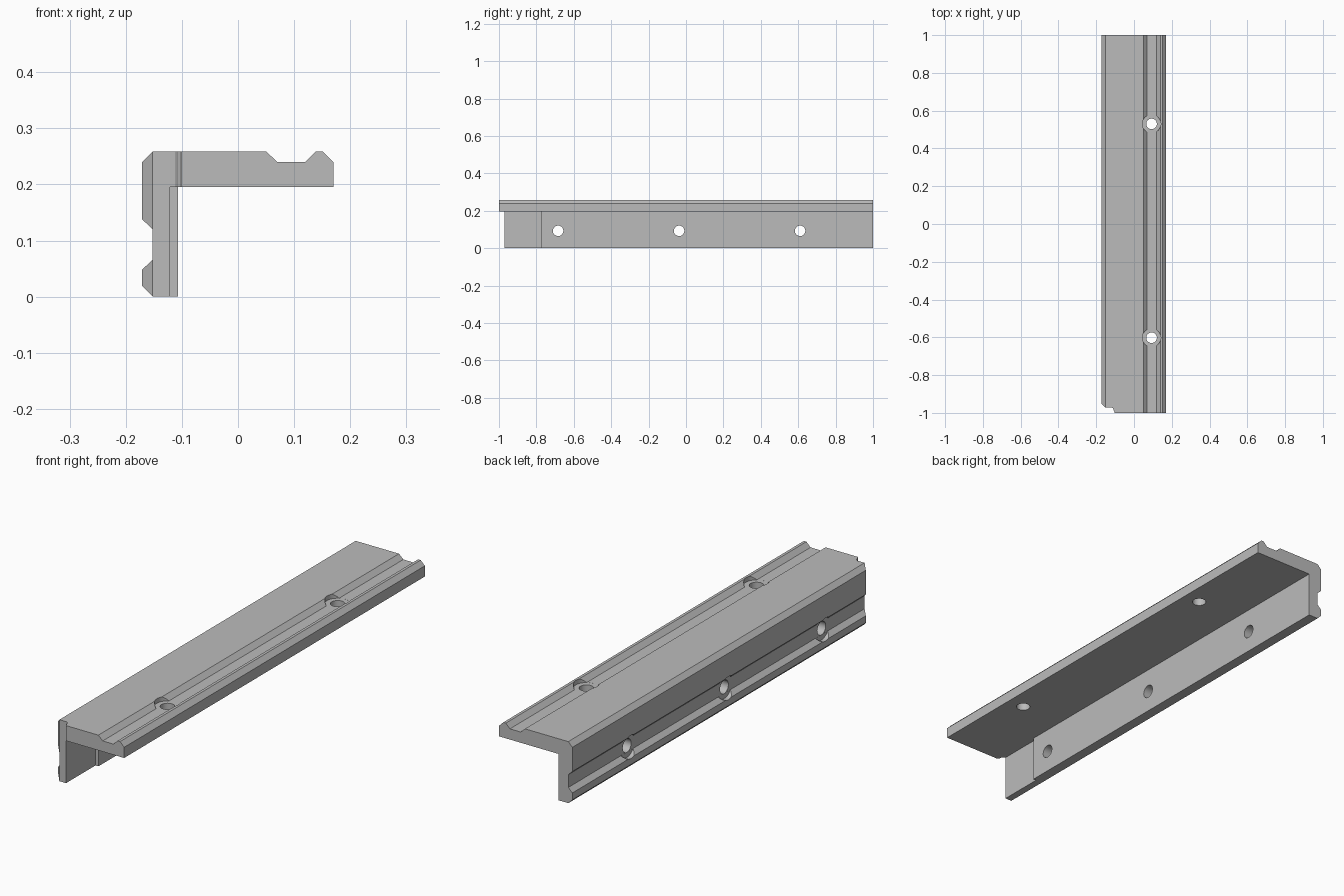
import bpy, bmesh, math
from mathutils import Matrix, Vector

cube = bpy.data.objects.get("Cube")
if cube:
    bpy.data.objects.remove(cube)

grey = bpy.data.materials.new("plain_grey")
grey.use_nodes = True
grey.diffuse_color = (0.5, 0.5, 0.5, 1)
grey.node_tree.nodes["Principled BSDF"].inputs["Base Color"].default_value = (0.5, 0.5, 0.5, 1)


def prism(name, points, step):
    """Extrude a closed loop of 3D points along a vector."""
    bm = bmesh.new()
    face = bm.faces.new([bm.verts.new(p) for p in points])
    new = bmesh.ops.extrude_face_region(bm, geom=[face])["geom"]
    verts = [g for g in new if isinstance(g, bmesh.types.BMVert)]
    bmesh.ops.translate(bm, verts=verts, vec=Vector(step))
    bmesh.ops.recalc_face_normals(bm, faces=bm.faces)
    mesh = bpy.data.meshes.new(name)
    bm.to_mesh(mesh)
    bm.free()
    mesh.materials.append(grey)
    obj = bpy.data.objects.new(name, mesh)
    bpy.context.collection.objects.link(obj)
    return obj


def cylinder(name, centre, radius, depth, axis):
    """Round cutter that starts at centre and runs along axis."""
    turn = Vector((0, 0, 1)).rotation_difference(Vector(axis)).to_matrix().to_4x4()
    place = Matrix.Translation(centre) @ turn
    ring = [place @ Vector((radius * math.cos(a), radius * math.sin(a), 0))
            for a in (math.tau * i / 40 for i in range(40))]
    return prism(name, ring, Vector(axis) * depth)


# Angle bar, drawn as its end profile (x, z)
profile = [(-0.152, 0), (-0.107, 0), (-0.107, 0.195), (0.17, 0.195), (0.17, 0.24),
           (0.151, 0.259), (0.139, 0.259), (0.12, 0.24), (0.07, 0.24), (0.05, 0.259),
           (-0.152, 0.259), (-0.171, 0.24), (-0.171, 0.138), (-0.152, 0.12),
           (-0.152, 0.066), (-0.171, 0.048), (-0.171, 0.019)]
bar = prism("angle_bar", [(x, -1, z) for x, z in profile], (0, 2, 0))

# Front corner notch with a chamfer and a small inner fillet (x, y)
notch = [(-0.2, -1.1), (-0.102, -1.1), (-0.102, -0.995), (-0.107, -0.99),
         (-0.108, -0.982), (-0.112, -0.975), (-0.12, -0.971),
         (-0.152, -0.971), (-0.171, -0.952), (-0.2, -0.923)]
cutters = [prism("corner_notch_cutter", [(x, y, -0.1) for x, y in notch], (0, 0, 0.5))]

# Shallow recess on the inner face of the upright leg
recess = [(-0.121, -1.1), (0, -1.1), (0, -0.775), (-0.121, -0.775)]
cutters.append(prism("recess_cutter", [(x, y, -0.1) for x, y in recess], (0, 0, 0.295)))

# Screw holes with clearance pockets: two in the flange, three in the leg
for y in (-0.602, 0.53):
    cutters.append(cylinder("flange_hole_cutter", (0.093, y, 0.1), 0.028, 0.3, (0, 0, 1)))
    cutters.append(cylinder("flange_pocket_cutter", (0.093, y, 0.2398), 0.049, 0.1, (0, 0, 1)))
for y in (-0.684, -0.037, 0.61):
    cutters.append(cylinder("leg_hole_cutter", (-0.05, y, 0.093), 0.028, 0.3, (-1, 0, 0)))
    cutters.append(cylinder("leg_pocket_cutter", (-0.1522, y, 0.093), 0.049, 0.1, (-1, 0, 0)))

for cutter in cutters:
    cutter.hide_render = True
    cutter.hide_viewport = True
    cut = bar.modifiers.new(cutter.name, "BOOLEAN")
    cut.operation = "DIFFERENCE"
    cut.solver = "EXACT"
    cut.object = cutter

# Bake the cuts, then remove the helpers
bpy.context.view_layer.update()
graph = bpy.context.evaluated_depsgraph_get()
finished = bpy.data.meshes.new_from_object(bar.evaluated_get(graph))
bar.modifiers.clear()
bar.data = finished
for cutter in cutters:
    bpy.data.objects.remove(cutter)

bpy.ops.object.select_all(action="DESELECT")
bar.select_set(True)
bpy.context.view_layer.objects.active = bar
bpy.ops.object.shade_smooth_by_angle(angle=math.radians(25))
